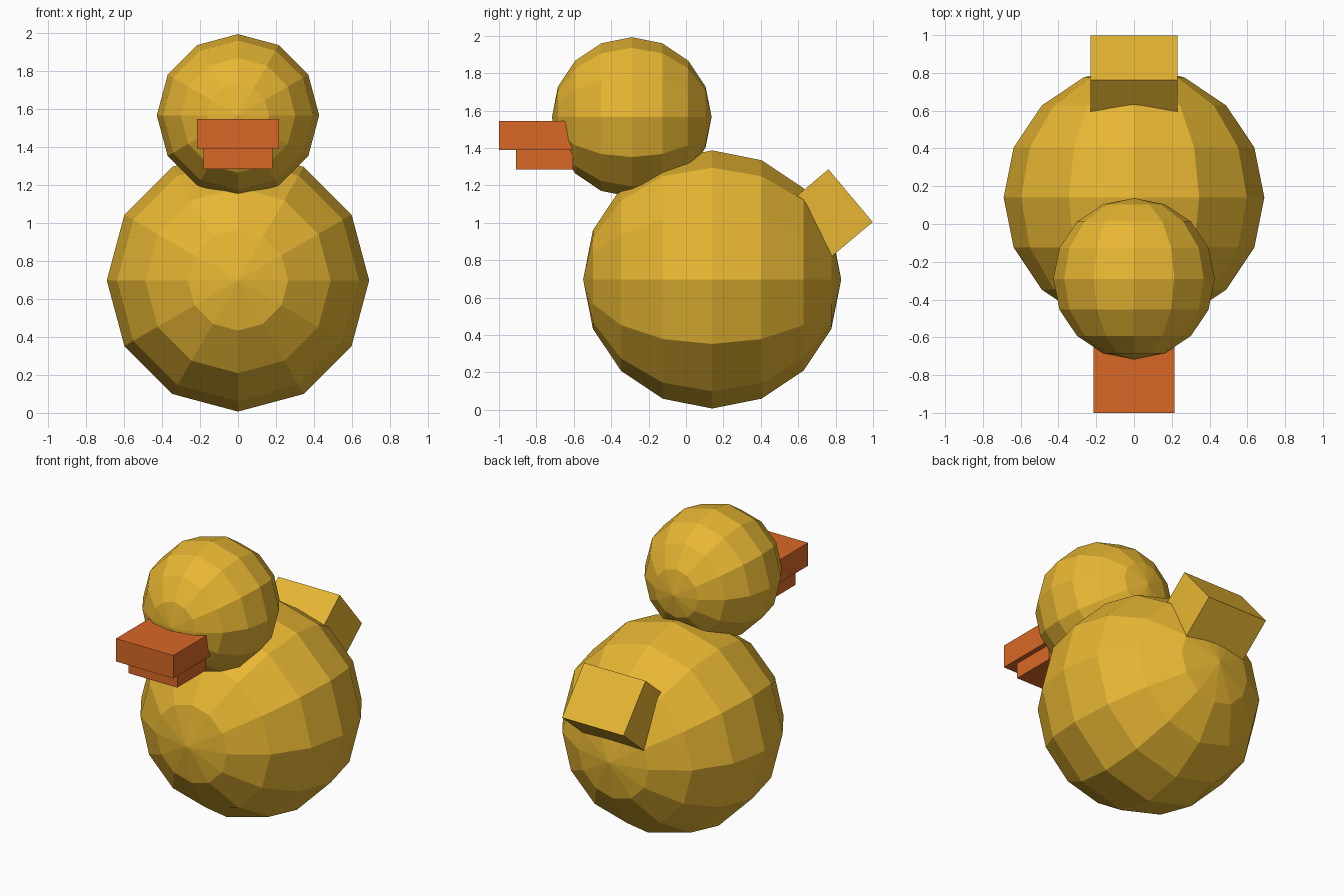
import bpy
from math import radians, sin, cos
from mathutils import Vector

cube = bpy.data.objects.get("Cube")
if cube:
    bpy.data.objects.remove(cube, do_unlink=True)


def material(name, colour):
    mat = bpy.data.materials.new(name)
    mat.use_nodes = True
    mat.diffuse_color = (*colour, 1)
    mat.node_tree.nodes["Principled BSDF"].inputs["Base Color"].default_value = (*colour, 1)
    return mat


yellow = material("duckling yellow", (0.82, 0.48, 0.033))
orange = material("beak orange", (0.70, 0.14, 0.02))


def finish(name, mat):
    obj = bpy.context.object
    obj.name = name
    obj.data.materials.append(mat)
    return obj


def ball(name, centre, radius, mat):
    # Low-poly sphere lying on its side, poles facing front and back
    bpy.ops.mesh.primitive_uv_sphere_add(segments=12, ring_count=8, radius=radius,
                                         location=centre, rotation=(radians(90), 0, 0))
    return finish(name, mat)


def box(name, centre, size, mat, tilt=0):
    bpy.ops.mesh.primitive_cube_add(size=1, location=centre, rotation=(radians(tilt), 0, 0))
    obj = finish(name, mat)
    obj.scale = size
    return obj


# Body and head
ball("body", (0, 0.14, 0.697), 0.69, yellow)
ball("head", (0, -0.29, 1.565), 0.427, yellow)

# Beak: wide upper half over a shorter lower half
box("beak_upper", (0, -0.79, 1.467), (0.43, 0.42, 0.155), orange)
box("beak_lower", (0, -0.757, 1.337), (0.364, 0.306, 0.106), orange)

# Tail: block tilted upward, sunk into the back of the body
tilt, depth = 40, 0.4
outward = Vector((0, cos(radians(tilt)), sin(radians(tilt))))
box("tail", Vector((0, 0.88, 1.145)) - outward * depth / 2, (0.46, depth, 0.368), yellow, tilt)
